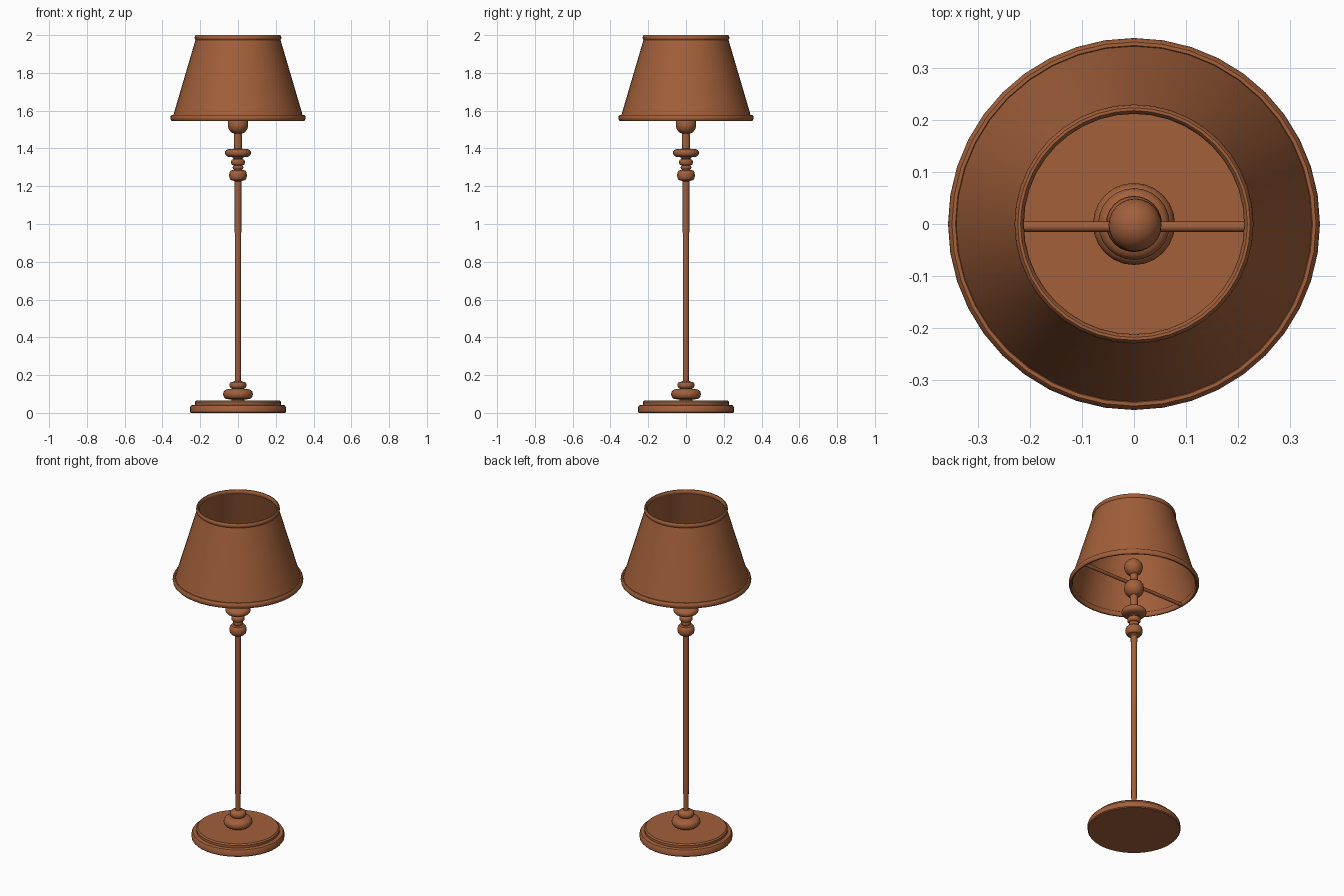
import bpy, bmesh, math
from mathutils import Matrix

if "Cube" in bpy.data.objects:
    bpy.data.objects.remove(bpy.data.objects["Cube"])

brown = bpy.data.materials.new("warm_brown")
brown.diffuse_color = (0.36, 0.115, 0.042, 1)
brown.use_nodes = True
brown.node_tree.nodes["Principled BSDF"].inputs["Base Color"].default_value = brown.diffuse_color


def finish(name, bm, angle=35):
    bmesh.ops.remove_doubles(bm, verts=bm.verts, dist=1e-5)
    bmesh.ops.recalc_face_normals(bm, faces=bm.faces)
    mesh = bpy.data.meshes.new(name)
    bm.to_mesh(mesh)
    bm.free()
    mesh.materials.append(brown)
    ob = bpy.data.objects.new(name, mesh)
    bpy.context.collection.objects.link(ob)
    bpy.ops.object.select_all(action='DESELECT')
    ob.select_set(True)
    bpy.context.view_layer.objects.active = ob
    bpy.ops.object.shade_smooth_by_angle(angle=math.radians(angle))
    return ob


def lathe(name, profile, sides=32, closed=False):
    """Spin (radius, height) points around z."""
    bm = bmesh.new()
    vs = [bm.verts.new((r, 0, z)) for r, z in profile]
    es = [bm.edges.new(p) for p in zip(vs, vs[1:])]
    if closed:
        es.append(bm.edges.new((vs[-1], vs[0])))
    bmesh.ops.spin(bm, geom=vs + es, cent=(0, 0, 0), axis=(0, 0, 1),
                   angle=math.tau, steps=sides, use_duplicate=False)
    return finish(name, bm)


def bead(z, r, h, neck):
    """Rounded bulge of radius r and height h, pinched to the neck radius."""
    return [(neck + (r - neck) * math.sin(math.pi * i / 8) ** 0.6,
             z - h / 2 * math.cos(math.pi * i / 8)) for i in range(9)]


# Stepped round foot
lathe("base", [(0, 0), (0.250, 0), (0.254, 0.005), (0.254, 0.030), (0.248, 0.040),
               (0.228, 0.043), (0.228, 0.058), (0.221, 0.065), (0, 0.065)], 40)

# Turned beads at the bottom of the pole
lathe("lower_beads", [(0, 0.060), (0.035, 0.060)] + bead(0.099, 0.079, 0.056, 0.035)
      + bead(0.147, 0.045, 0.036, 0.024) + [(0.017, 0.170), (0, 0.170)], 24)

# Slim pole
lathe("pole", [(0, 0.16), (0.015, 0.16), (0.018, 1.24), (0, 1.24)], 16)

# Turned beads at the top of the pole
lathe("upper_beads", [(0, 1.225), (0.018, 1.225)] + bead(1.258, 0.047, 0.056, 0.024)
      + bead(1.300, 0.028, 0.020, 0.022) + bead(1.327, 0.037, 0.032, 0.022)
      + [(0.028, 1.350)] + bead(1.376, 0.069, 0.044, 0.028) + [(0, 1.400)], 24)

# Neck, socket and stem
lathe("socket", [(0, 1.39), (0.022, 1.39), (0.022, 1.480), (0.036, 1.485), (0.050, 1.503),
                 (0.054, 1.520), (0.053, 1.545), (0.042, 1.563), (0.022, 1.572),
                 (0.022, 1.630), (0, 1.630)], 24)

# Round bulb
bm = bmesh.new()
bmesh.ops.create_uvsphere(bm, u_segments=24, v_segments=14, radius=0.051,
                          matrix=Matrix.Translation((0.002, -0.002, 1.66)))
finish("bulb", bm)

# Cross bar holding the shade
bm = bmesh.new()
bmesh.ops.create_cone(bm, cap_ends=True, segments=12, radius1=0.010, radius2=0.010, depth=0.69,
                      matrix=Matrix.Translation((0, -0.005, 1.555)) @ Matrix.Rotation(math.pi / 2, 4, 'Y'))
finish("shade_bar", bm)

# Thin tapered shade
lathe("shade", [(0.347, 1.56), (0.222, 1.985), (0.216, 1.985), (0.341, 1.56)], 40, True)


# Rolled rims
def rim(name, r, z, half_w, half_h):
    pts = [(r + half_w * math.cos(math.tau * i / 10), z + half_h * math.sin(math.tau * i / 10))
           for i in range(10)]
    lathe(name, pts, 40, True)


rim("shade_top_rim", 0.221, 1.986, 0.009, 0.014)
rim("shade_bottom_rim", 0.347, 1.562, 0.011, 0.017)
